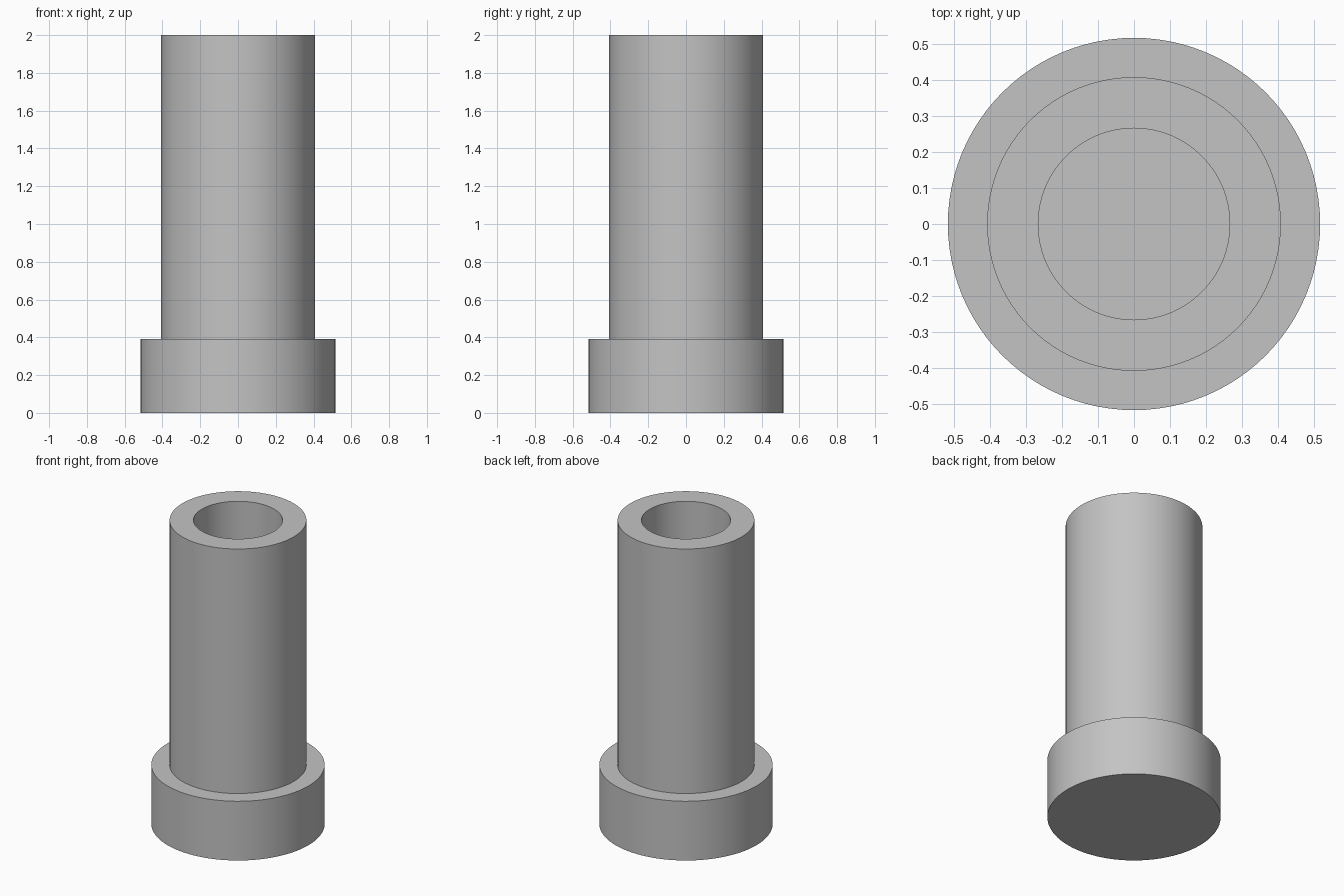
import bpy
import bmesh
import math

SEGMENTS = 96

cube = bpy.data.objects.get("Cube")
if cube:
    bpy.data.objects.remove(cube, do_unlink=True)

# Single plain grey
grey = bpy.data.materials.new("plain grey")
grey.use_nodes = True
colour = (0.55, 0.55, 0.55, 1.0)
grey.diffuse_color = colour
grey.node_tree.nodes["Principled BSDF"].inputs["Base Color"].default_value = colour


def turned_part(name, profile):
    """Spin a radius/height profile about z, closing it at the axis."""
    bm = bmesh.new()
    verts = [bm.verts.new((r, 0, z)) for r, z in profile]
    edges = [bm.edges.new(pair) for pair in zip(verts, verts[1:])]
    bmesh.ops.spin(bm, geom=verts + edges, cent=(0, 0, 0), axis=(0, 0, 1),
                   angle=math.tau, steps=SEGMENTS, use_merge=True)
    bmesh.ops.remove_doubles(bm, verts=bm.verts, dist=0.0001)
    bmesh.ops.recalc_face_normals(bm, faces=bm.faces)
    mesh = bpy.data.meshes.new(name)
    bm.to_mesh(mesh)
    bm.free()
    mesh.materials.append(grey)
    obj = bpy.data.objects.new(name, mesh)
    bpy.context.collection.objects.link(obj)
    bpy.ops.object.select_all(action="DESELECT")
    obj.select_set(True)
    bpy.context.view_layer.objects.active = obj
    bpy.ops.object.shade_smooth_by_angle(angle=math.radians(30))
    return obj


BASE_RADIUS, TUBE_RADIUS, BORE_RADIUS = 0.517, 0.408, 0.266
BASE_TOP, TUBE_TOP = 0.39, 2.0

# Wide foot, stepped tube and blind bore in one turned solid
turned_part("flanged_tube", [
    (0, 0),
    (BASE_RADIUS, 0),
    (BASE_RADIUS, BASE_TOP),
    (TUBE_RADIUS, BASE_TOP),
    (TUBE_RADIUS, TUBE_TOP),
    (BORE_RADIUS, TUBE_TOP),
    (BORE_RADIUS, BASE_TOP),
    (0, BASE_TOP),
])
